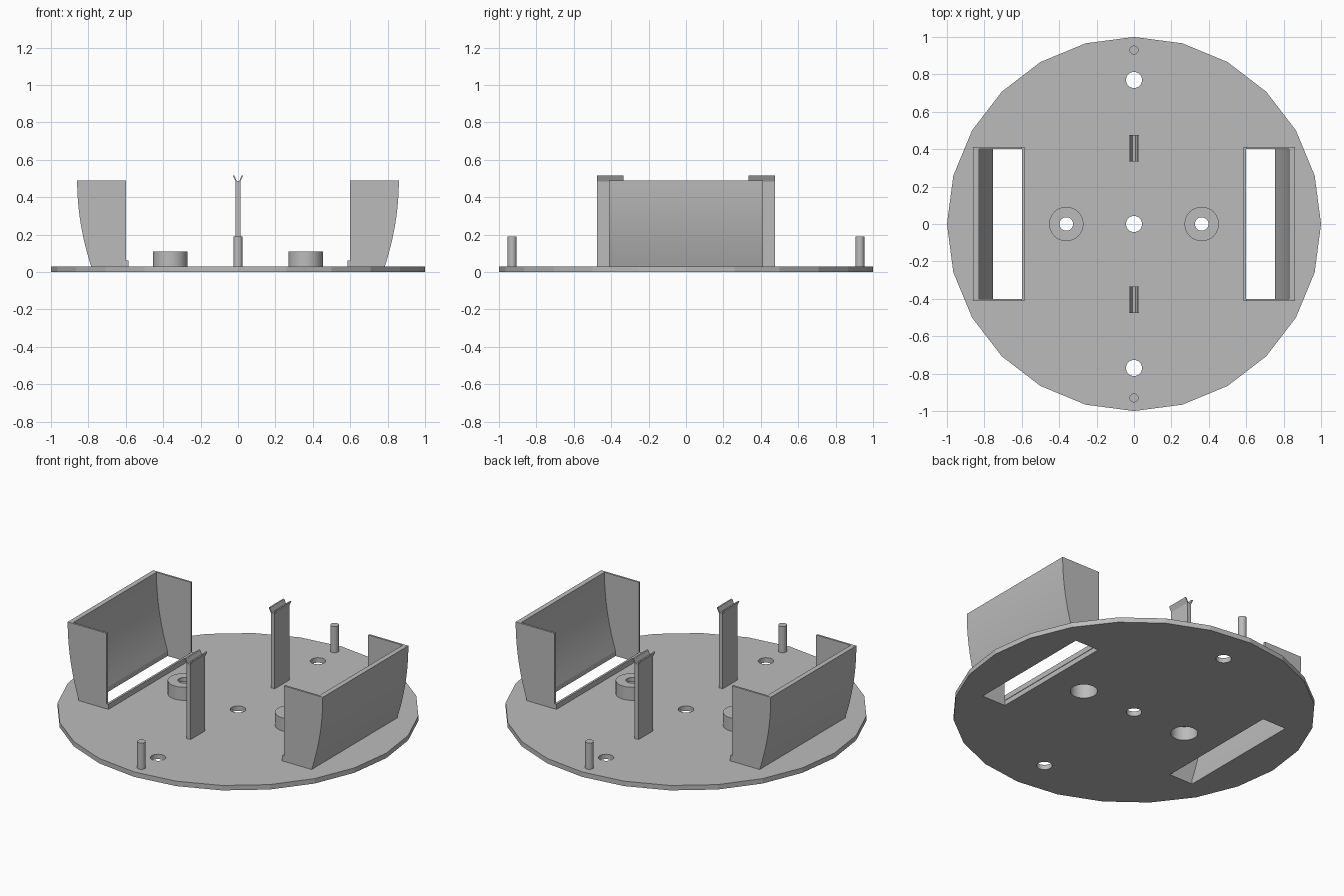
import bpy, bmesh, math

if "Cube" in bpy.data.objects:
    bpy.data.objects.remove(bpy.data.objects["Cube"], do_unlink=True)

grey = bpy.data.materials.new("plain_grey")
grey.use_nodes = True
colour = (0.5, 0.5, 0.5, 1)
grey.diffuse_color = colour
grey.node_tree.nodes["Principled BSDF"].inputs["Base Color"].default_value = colour

PLATE = 0.03      # plate thickness
WELL_TOP = 0.49
SIDES = {"left": 1, "right": -1}
ENDS = {"front": -1, "back": 1}


def finish(obj, angle=30):
    bpy.ops.object.select_all(action="DESELECT")
    obj.select_set(True)
    bpy.context.view_layer.objects.active = obj
    bpy.ops.object.shade_smooth_by_angle(angle=math.radians(angle))


def cylinder(name, x, y, r, z0, z1, sides=32):
    bpy.ops.mesh.primitive_cylinder_add(vertices=sides, radius=r, depth=z1 - z0,
                                        location=(x, y, (z0 + z1) / 2))
    obj = bpy.context.object
    obj.name = name
    obj.data.materials.append(grey)
    return obj


def prism(name, profile, y0, y1):
    """Extrude an x-z outline along y."""
    bm = bmesh.new()
    face = bm.faces.new([bm.verts.new((x, y0, z)) for x, z in profile])
    new = bmesh.ops.extrude_face_region(bm, geom=[face])["geom"]
    bmesh.ops.translate(bm, vec=(0, y1 - y0, 0),
                        verts=[v for v in new if isinstance(v, bmesh.types.BMVert)])
    bmesh.ops.recalc_face_normals(bm, faces=bm.faces)
    mesh = bpy.data.meshes.new(name)
    bm.to_mesh(mesh)
    bm.free()
    mesh.materials.append(grey)
    obj = bpy.data.objects.new(name, mesh)
    bpy.context.collection.objects.link(obj)
    return obj


def box(name, x0, x1, y0, y1, z0, z1):
    return prism(name, [(x0, z0), (x1, z0), (x1, z1), (x0, z1)], y0, y1)


def cut(obj, cutter):
    mod = obj.modifiers.new("cut", "BOOLEAN")
    mod.operation = "DIFFERENCE"
    mod.solver = "EXACT"
    mod.object = cutter
    bpy.context.view_layer.objects.active = obj
    bpy.ops.object.modifier_apply(modifier=mod.name)


# Round base plate with three through holes
plate = cylinder("base_plate", 0, 0, 1, 0, PLATE, 24)
cutters = [cylinder("hole_cutter", 0, y, 0.043, -0.1, 0.1) for y in (-0.77, 0, 0.77)]
for c in cutters:
    cut(plate, c)

# Hollow bosses, recessed from below with a narrow bore on top
for side, s in SIDES.items():
    x = 0.362 * s
    boss = cylinder(side + "_boss", x, 0, 0.092, PLATE, 0.11)
    recess = cylinder("recess_cutter", x, 0, 0.075, -0.1, 0.085)
    bore = cylinder("bore_cutter", x, 0, 0.036, 0.05, 0.2)
    cut(plate, recess)
    cut(boss, recess)
    cut(boss, bore)
    finish(boss)
    cutters += [recess, bore]

# Wheel wells: curved outer wall, two end walls and a low inner lip
def curve(top_x, s, steps=12):
    points = []
    for i in range(steps + 1):
        t = i / steps
        points.append((s * (top_x - 0.075 * t * t), WELL_TOP + (PLATE - WELL_TOP) * t))
    return points


for side, s in SIDES.items():
    slot = box("slot_cutter", s * 0.595, s * 0.755, -0.4, 0.4, -0.1, 0.1)
    cut(plate, slot)
    cutters.append(slot)
    outer, inner = curve(0.86, s), curve(0.83, s)
    finish(prism(side + "_well_outer_wall", outer + inner[::-1], -0.4, 0.4))
    for end, e in ENDS.items():
        prism(f"{side}_well_{end}_wall",
              outer + [(s * 0.598, PLATE), (s * 0.598, WELL_TOP)], e * 0.4, e * 0.412)
    box(side + "_well_lip", s * 0.585, s * 0.598, -0.412, 0.412, PLATE, 0.062)

# Forked posts and round pins near the front and back
half_fork = [(0.013, PLATE), (0.013, 0.485), (0.028, 0.515), (0.019, 0.515), (0.008, 0.488)]
fork = half_fork + [(-x, z) for x, z in half_fork[::-1]]
for end, e in ENDS.items():
    prism(end + "_forked_post", fork, e * 0.335, e * 0.475)
    finish(cylinder(end + "_pin", 0, e * 0.93, 0.024, PLATE, 0.19, 24))

for c in cutters:
    bpy.data.objects.remove(c, do_unlink=True)
finish(plate, 14)
